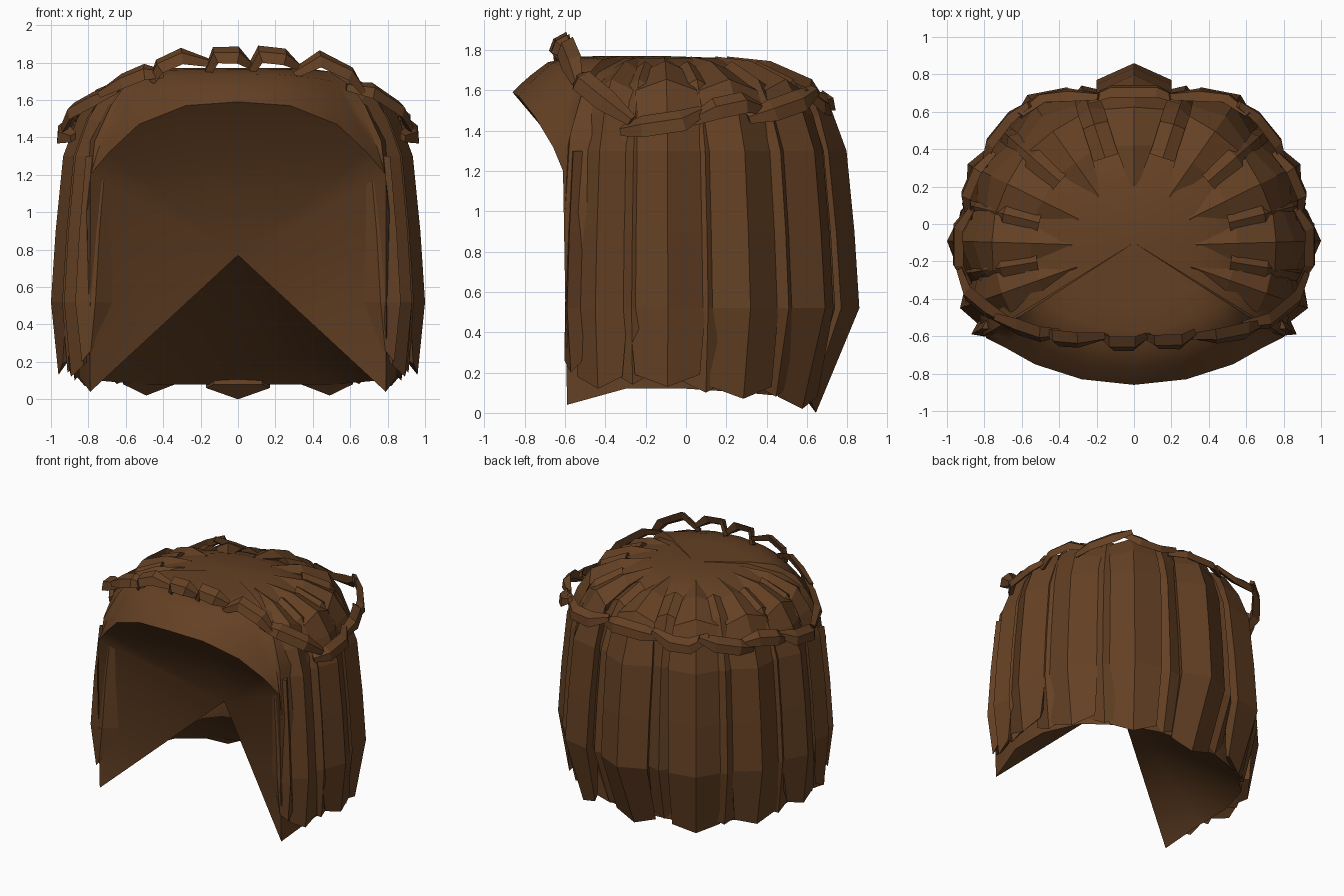
import bpy, bmesh, math
from mathutils import Vector

if "Cube" in bpy.data.objects:
    bpy.data.objects.remove(bpy.data.objects["Cube"])

brown = bpy.data.materials.new("hair brown")
brown.diffuse_color = (0.128, 0.052, 0.0175, 1)
brown.use_nodes = True
brown.node_tree.nodes["Principled BSDF"].inputs["Base Color"].default_value = brown.diffuse_color


def make(name, verts, faces):
    me = bpy.data.meshes.new(name)
    me.from_pydata(verts, [], faces)
    bm = bmesh.new()
    bm.from_mesh(me)
    bmesh.ops.recalc_face_normals(bm, faces=bm.faces)
    bm.to_mesh(me)
    bm.free()
    me.materials.append(brown)
    ob = bpy.data.objects.new(name, me)
    bpy.context.collection.objects.link(ob)
    return ob


def loft(name, rings):
    """Closed tube through equal-sized rings, capped at both ends."""
    n = len(rings[0])
    verts = [p for r in rings for p in r]
    faces = [(i * n + j, i * n + (j + 1) % n, (i + 1) * n + (j + 1) % n, (i + 1) * n + j)
             for i in range(len(rings) - 1) for j in range(n)]
    faces += [tuple(range(n)), tuple(range(len(verts) - n, len(verts)))]
    return make(name, verts, faces)


# Cap: dome from crown to rim, with a hollow fan underneath
half_rim = [(0, -.86, 1.59), (.28, -.83, 1.57), (.53, -.75, 1.47), (.69, -.66, 1.32),
            (.79, -.61, 1.2), (.79, -.59, .04), (.85, -.3, .12), (.85, 0, .12),
            (.75, .3, .1), (.52, .51, .08), (.26, .6, .08), (0, .62, .08)]
rim = half_rim + [(-x, y, z) for x, y, z in half_rim[-2:0:-1]]
brim_rows = [(.45, 1), (.62, .97), (.77, .83), (.88, .48), (.95, .22), (1, 0)]
side_rows = [(.42, 1.76), (.68, 1.69), (.86, 1.57), (.97, 1.38), (1.02, 1.0), (1, None)]
cy = -.1
verts, faces = [(0, cy, 1.77), (0, -.17, .77)], []
for x, y, z in rim:
    for k in range(6):
        if z > 1:
            f, g = brim_rows[k]
            h = z + (1.77 - z) * g
        else:
            f, h = side_rows[k]
            h = z if h is None else h
        verts.append((x * f, cy + (y - cy) * f, h))
N = len(rim)
for i in range(N):
    a, b = 2 + i * 6, 2 + (i + 1) % N * 6
    faces.append((0, a, b))
    faces += [(a + k, a + k + 1, b + k + 1, b + k) for k in range(5)]
    faces.append((1, b + 5, a + 5))
cap = make("hair_cap", verts, faces)
bpy.context.view_layer.objects.active = cap
cap.select_set(True)
bpy.ops.object.shade_smooth_by_angle(angle=math.radians(40))
cap.select_set(False)

# Locks: ridged strands from the crown down to the hem
centre = Vector((0, -.12, 0))
profile = [(.33, 1.768, .1), (.55, 1.745, .5), (.76, 1.655, .8), (.86, 1.5, .9),
           (.935, 1.3, 1), (.975, .9, 1), (1, .52, 1)]


def lock(name, x, y, w, bottom, tip, start=0):
    out = Vector((x, y, 0)) - centre
    r = out.length
    out.normalize()
    side = Vector((-out.y, out.x, 0))
    rings = []
    for f, z, s in profile[start:] + [(bottom, tip, .85)]:
        end = z == tip
        ring = []
        for u, d, lift in ((-.75, .2, .08), (-1, .09, .06), (0, 0, 0), (1, .09, .06), (.75, .2, .08)):
            d = d * (.3 if end else min(1, s + .1))
            # near the crown the strand thickness points down instead of inwards
            flat = max(0, min(1, (z - 1.4) / .3))
            p = centre + out * (r * f - d * (1 - flat)) + side * (u * w * s)
            p.z = z - d * flat * .8 + (lift if end else 0)
            ring.append(p)
        rings.append(ring)
    loft(name, rings)


main = [(0, .86, .2, .78, .0), (.57, .69, .2, .86, .02), (.89, .32, .2, .92, .07),
        (1.0, -.09, .19, .96, .13), (.93, -.45, .14, .96, .12)]
under = [(.28, .74, .15, .85, .08, 1), (.72, .51, .14, .9, .08, 1), (.92, .11, .14, .95, .1, 1),
         (.94, -.27, .12, .97, .14, 1), (.87, -.59, .06, .96, .2, 4)]
for label, group in (("lock", main), ("under_lock", under)):
    for i, (x, y, *rest) in enumerate(group):
        for s, tag in ((1, "right"), (-1, "left")):
            if x or s > 0:
                lock(f"{label}_{i}_{tag}", x * s, y, *rest)

# Braided band: bent links chained around the crown
front_right = [
    [(.07, -.6, 1.76), (.12, -.63, 1.845), (.25, -.63, 1.83), (.32, -.58, 1.78)],
    [(.3, -.6, 1.74), (.44, -.6, 1.82), (.6, -.57, 1.74), (.67, -.54, 1.64)],
    [(.58, -.54, 1.67), (.72, -.52, 1.65), (.87, -.4, 1.55), (.92, -.27, 1.45)],
]
front_left = [
    [(-.46, -.58, 1.7), (-.42, -.61, 1.78), (-.3, -.62, 1.835), (-.16, -.6, 1.8)],
    [(-.4, -.58, 1.74), (-.5, -.59, 1.75), (-.62, -.55, 1.7), (-.74, -.5, 1.63)],
    [(-.64, -.54, 1.66), (-.78, -.46, 1.6), (-.89, -.37, 1.54), (-.93, -.25, 1.45)],
]
sides = [
    [(.88, -.32, 1.4), (.94, -.22, 1.42), (.94, -.02, 1.45), (.87, .08, 1.5)],
    [(.88, .03, 1.45), (.9, .15, 1.51), (.84, .29, 1.54), (.75, .38, 1.51)],
    [(.8, .31, 1.46), (.77, .43, 1.5), (.66, .57, 1.55), (.56, .64, 1.6)],
    [(.61, .58, 1.6), (.5, .67, 1.53), (.35, .69, 1.52), (.19, .68, 1.57)],
]
middle = [
    [(-.16, -.6, 1.75), (-.12, -.64, 1.84), (0, -.64, 1.84), (.06, -.6, 1.79)],
    [(-.24, .66, 1.53), (-.12, .71, 1.55), (.12, .71, 1.55), (.24, .66, 1.53)],
]
mirrored = [[(-x, y, z) for x, y, z in pts] for pts in sides]


def link(name, pts):
    pts = [Vector(p) for p in pts]
    rings = []
    for i, p in enumerate(pts):
        t = (pts[min(i + 1, 3)] - pts[max(i - 1, 0)]).normalized()
        out = Vector((p.x, p.y + .05, .5)).normalized()
        out = (out - t * out.dot(t)).normalized()
        up = t.cross(out)
        w, d = ((.03, .02), (.06, .025), (.06, .025), (.03, .02))[i]
        rings.append([p + up * w, p + out * d, p - up * w, p - out * d])
    loft(name, rings)


for i, pts in enumerate(front_right + front_left + sides + mirrored + middle):
    link(f"braid_link_{i}", pts)
